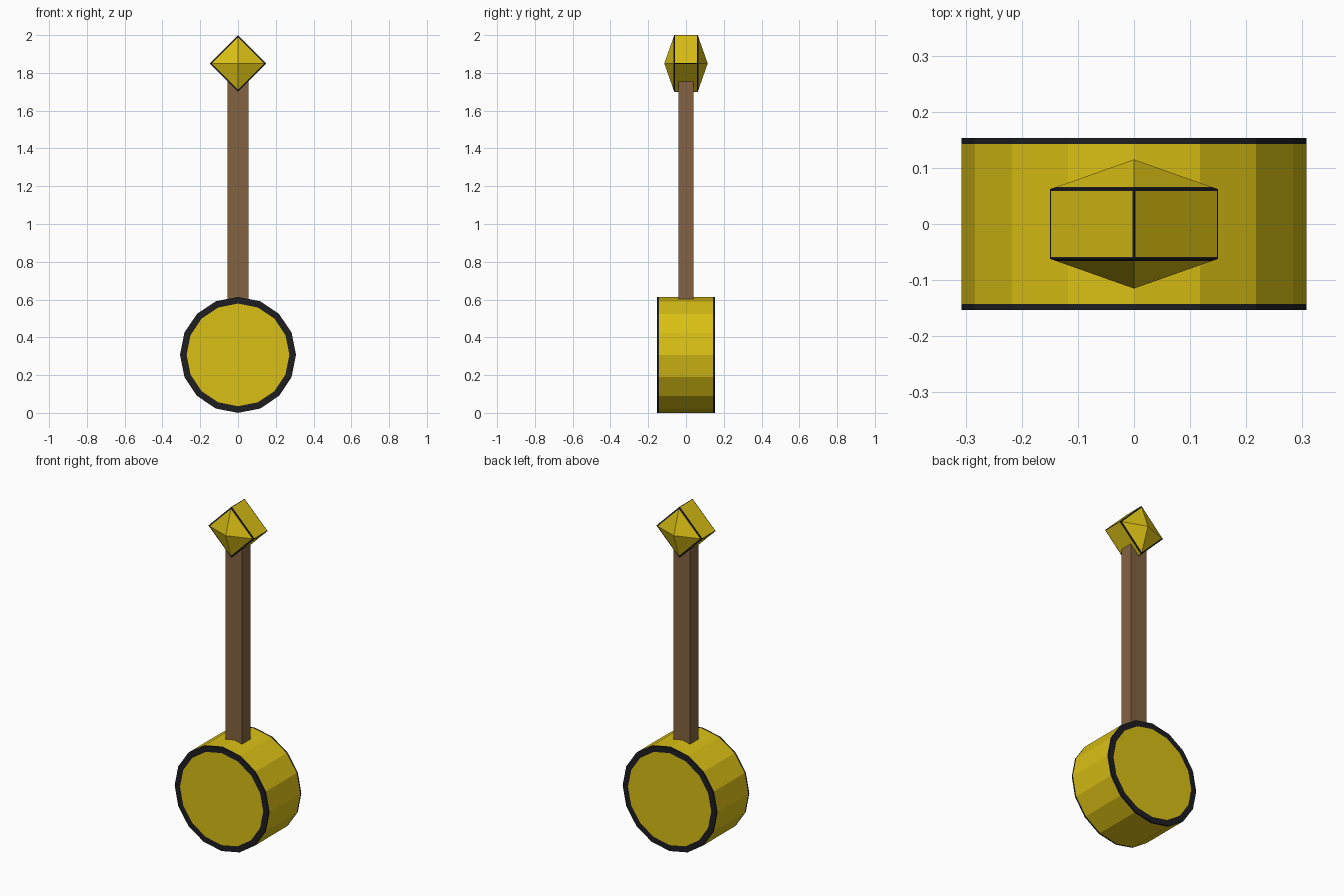
import bpy, bmesh
from math import pi
from mathutils import Matrix, Vector

cube = bpy.data.objects.get("Cube")
if cube:
    bpy.data.objects.remove(cube, do_unlink=True)


def material(name, rgb):
    m = bpy.data.materials.new(name)
    m.use_nodes = True
    m.diffuse_color = (*rgb, 1)
    m.node_tree.nodes["Principled BSDF"].inputs["Base Color"].default_value = (*rgb, 1)
    return m


yellow = material("gold_yellow", (0.70, 0.52, 0.007))
black = material("black_trim", (0.013, 0.013, 0.016))
brown = material("brown_wood", (0.23, 0.123, 0.052))


def finish(bm, name, mats):
    bmesh.ops.recalc_face_normals(bm, faces=bm.faces)
    mesh = bpy.data.meshes.new(name)
    bm.to_mesh(mesh)
    bm.free()
    for m in mats:
        mesh.materials.append(m)
    obj = bpy.data.objects.new(name, mesh)
    bpy.context.collection.objects.link(obj)
    return obj


def cut_y(bm, y):
    """Cut an edge loop at +y and -y."""
    for s in (-y, y):
        bmesh.ops.bisect_plane(bm, geom=bm.verts[:] + bm.edges[:] + bm.faces[:],
                               plane_co=(0, s, 0), plane_no=(0, 1, 0))


# Drum body: 16-sided, with black rims around both yellow skins
RADIUS, HALF_DEPTH, RIM_START = 0.307, 0.153, 0.143
bm = bmesh.new()
bmesh.ops.create_cone(bm, cap_ends=True, segments=16, radius1=RADIUS, radius2=RADIUS,
                      depth=2 * HALF_DEPTH)
bmesh.ops.rotate(bm, verts=bm.verts, matrix=Matrix.Rotation(pi / 2, 3, "X"))
bmesh.ops.translate(bm, verts=bm.verts, vec=(0, 0, RADIUS))
caps = [f for f in bm.faces if len(f.verts) > 4]
bmesh.ops.inset_individual(bm, faces=caps, thickness=0.035)
cut_y(bm, RIM_START)
for f in bm.faces:
    rim = abs(f.calc_center_median().y) > RIM_START and len(f.verts) == 4
    f.material_index = int(rim)
finish(bm, "drum_body", [yellow, black])

# Neck: plain wooden bar
bm = bmesh.new()
bmesh.ops.create_cube(bm, size=1)
bmesh.ops.scale(bm, verts=bm.verts, vec=(0.11, 0.08, 1.19))
bmesh.ops.translate(bm, verts=bm.verts, vec=(0, 0, 1.185))
finish(bm, "neck", [brown])

# Head: diamond block with a pyramid on the front and back
HALF, BLOCK_Y, TIP_Y = 0.15, 0.062, 0.115
bm = bmesh.new()
corners = [Vector(c) * HALF for c in ((1, 0, 0), (0, 0, 1), (-1, 0, 0), (0, 0, -1))]
front, back = [[bm.verts.new(c + Vector((0, y, 0))) for c in corners]
               for y in (-BLOCK_Y, BLOCK_Y)]
tips = [bm.verts.new((0, y, 0)) for y in (-TIP_Y, TIP_Y)]
sides = []
for i in range(4):
    j = (i + 1) % 4
    sides.append(bm.faces.new((front[i], front[j], back[j], back[i])))
    bm.faces.new((front[i], front[j], tips[0]))
    bm.faces.new((back[i], back[j], tips[1]))
bmesh.ops.recalc_face_normals(bm, faces=bm.faces)

# Black edging: inset borders on the block, a thin band at each pyramid base
borders = bmesh.ops.inset_individual(bm, faces=sides, thickness=0.005)["faces"]
for f in borders:
    f.material_index = 1
cut_y(bm, BLOCK_Y + 0.004)
for f in bm.faces:
    if BLOCK_Y < abs(f.calc_center_median().y) < BLOCK_Y + 0.004:
        f.material_index = 1
bmesh.ops.translate(bm, verts=bm.verts, vec=(0, 0, 1.85))
finish(bm, "head", [yellow, black])
